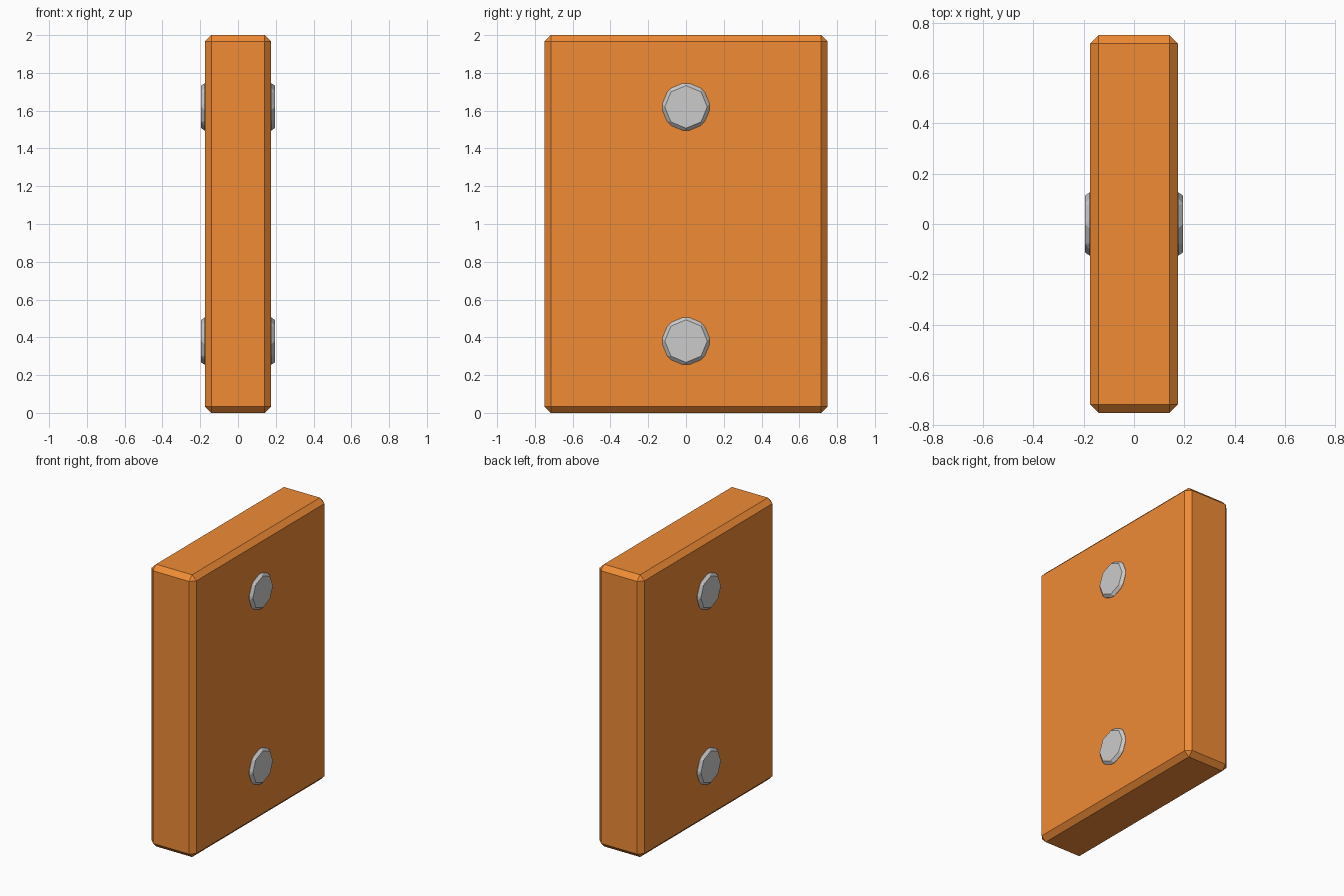
import bpy, math

if "Cube" in bpy.data.objects:
    bpy.data.objects.remove(bpy.data.objects["Cube"])

def chamfer(obj, width):
    """Single-segment chamfer on all sharp edges."""
    mod = obj.modifiers.new("chamfer", 'BEVEL')
    mod.width = width
    mod.segments = 1
    mod.limit_method = 'ANGLE'
    mod.angle_limit = math.radians(30)

orange = bpy.data.materials.new("orange")
orange.diffuse_color = (0.87, 0.26, 0.036, 1)
orange.use_nodes = True
orange.node_tree.nodes["Principled BSDF"].inputs["Base Color"].default_value = orange.diffuse_color

# Upright slab
bpy.ops.mesh.primitive_cube_add(size=1, location=(0, 0, 1))
slab = bpy.context.object
slab.name = "slab"
slab.scale = (0.35, 1.5, 2)
bpy.ops.object.transform_apply(location=False, rotation=False, scale=True)
slab.data.materials.append(orange)
chamfer(slab, 0.034)

# Octagonal bolts passing through the slab, heads showing on both faces
for name, z in (("lower_bolt", 0.38), ("upper_bolt", 1.62)):
    bpy.ops.mesh.primitive_cylinder_add(vertices=8, radius=0.132, depth=0.39,
                                        location=(0, 0, z),
                                        rotation=(0, math.pi / 2, 0))
    bolt = bpy.context.object
    bolt.name = name
    chamfer(bolt, 0.018)
